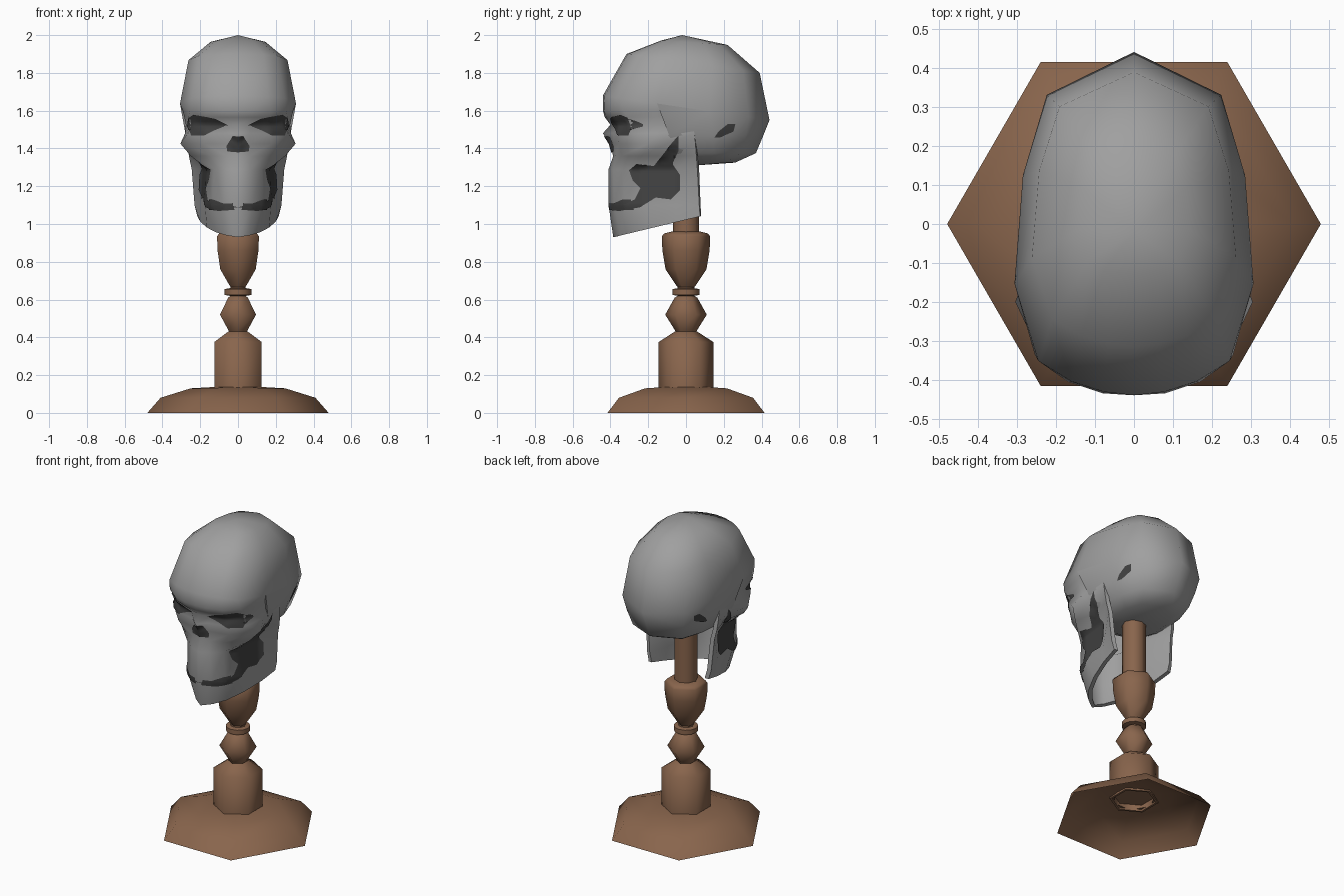
import bpy, bmesh
from math import pi, sin, cos, radians
from mathutils import Vector
from mathutils.bvhtree import BVHTree

old = bpy.data.objects.get("Cube")
if old:
    bpy.data.objects.remove(old, do_unlink=True)


def material(name, rgb):
    mat = bpy.data.materials.new(name)
    mat.use_nodes = True
    mat.diffuse_color = (*rgb, 1)
    mat.node_tree.nodes["Principled BSDF"].inputs["Base Color"].default_value = (*rgb, 1)
    return mat


BONE = material("grey_bone", (0.35, 0.35, 0.35))
DARK = material("dark_hollow", (0.055, 0.055, 0.055))
WOOD = material("brown_wood", (0.25, 0.13, 0.073))


def finish(name, bm, mat, angle, mirror=False, thickness=0):
    """Turn a bmesh into a shaded object, with optional mirroring and wall thickness."""
    mesh = bpy.data.meshes.new(name)
    bm.to_mesh(mesh)
    bm.free()
    mesh.materials.append(mat)
    obj = bpy.data.objects.new(name, mesh)
    bpy.context.collection.objects.link(obj)
    if mirror:
        mod = obj.modifiers.new("Mirror", 'MIRROR')
        mod.merge_threshold = 0.002
    if thickness:
        mod = obj.modifiers.new("Wall", 'SOLIDIFY')
        mod.thickness = thickness
        mod.offset = -1
    if obj.modifiers:
        graph = bpy.context.evaluated_depsgraph_get()
        done = bpy.data.meshes.new_from_object(obj.evaluated_get(graph))
        obj.modifiers.clear()
        obj.data = done
        bpy.data.meshes.remove(mesh)
        done.name = name
    obj.data.shade_smooth()
    obj.data.set_sharp_from_angle(angle=radians(angle))


def loft(bm, rows):
    """Skin a grid of points, with rows running downward."""
    grid = [[bm.verts.new(p) for p in row] for row in rows]
    return [[bm.faces.new((low[c], low[c + 1], up[c + 1], up[c])) for c in range(len(up) - 1)]
            for up, low in zip(grid, grid[1:])]


def lathe(name, profile, sides=6, turn=0.0):
    """Turned piece: profile of (radius, height) from bottom to top."""
    bm = bmesh.new()
    rings = [[Vector((r * cos(turn + 2 * pi * i / sides), r * sin(turn + 2 * pi * i / sides), z))
              for i in range(sides + 1)] for r, z in reversed(profile)]
    loft(bm, rings)
    bmesh.ops.remove_doubles(bm, verts=bm.verts, dist=0.0005)
    finish(name, bm, WOOD, 62)


# Turned wooden stand, with a shallow socket under the base
SIDE = pi / 2
lathe("stand_base", [(.48, 0), (.41, .08), (.25, .13), (.13, .137)])
lathe("stand_post", [(0, .165), (.13, .165), (.13, .125), (.145, .125), (.145, .375), (.06, .43)], turn=SIDE)
lathe("stand_bead", [(.05, .42), (.06, .44), (.11, .52), (.06, .61), (.045, .62), (.045, .67)], turn=SIDE)
lathe("stand_ring", [(.045, .62), (.072, .625), (.072, .655), (.045, .66)], sides=12)
lathe("stand_vase", [(.04, .66), (.055, .68), (.108, .76), (.125, .86), (.128, .935), (.115, .95),
                     (.075, .96), (0, .96)], turn=SIDE)
lathe("stand_peg", [(.07, .95), (.07, 1.36), (0, 1.36)], sides=8)

# Cranium: one half outline, scaled and tilted for every level
OUTLINE = [(0, -1), (.25, -.98), (.52, -.92), (.8, -.8), (1, -.35), (.93, .28), (.73, .75), (0, 1)]


def level(z, width, front, back, rise=0.0):
    mid, half = (front + back) / 2, (back - front) / 2
    return [Vector((u * width, mid + v * half, z + v * rise)) for u, v in OUTLINE]


forehead = level(1.615, .307, -.44, .442, -.065)
cranium_rows = [
    level(2.0, 0, -.02, -.02),
    level(1.96, .145, -.13, .22, -.012),
    level(1.85, .262, -.315, .39, -.05),
    forehead,
    level(1.47, .277, -.33, .41),
    level(1.375, .24, -.24, .37),
    level(1.325, .16, -.15, .26),
    level(1.31, 0, .05, .05),
]

# Face: half rows from the middle to the back edge of the jaw
FACE = {
    1.6: [(0, -.44), (.08, -.435), (.17, -.405), (.255, -.335), (.292, -.16), (.286, 0)],
    1.565: [(0, -.43), (.08, -.42), (.17, -.385), (.262, -.305), (.284, -.16), (.28, 0)],
    1.525: [(0, -.4), (.07, -.38), (.16, -.355), (.25, -.295), (.276, -.15), (.272, .03)],
    1.48: [(0, -.44), (.06, -.385), (.17, -.36), (.265, -.285), (.28, -.14), (.27, .045)],
    1.425: [(0, -.405), (.06, -.38), (.18, -.355), (.305, -.2), (.265, -.1), (.267, .05)],
    1.36: [(0, -.385), (.06, -.375), (.14, -.34), (.25, -.24), (.22, -.08), (.26, .055)],
    1.29: [(0, -.41), (.065, -.385), (.127, -.335), (.16, -.25), (.182, -.06), (.245, .06)],
    1.1: [(0, -.41), (.075, -.38), (.138, -.325), (.175, -.22), (.192, -.06), (.23, .07)],
}
JAW_EDGE = [(0, -.385), (.06, -.345), (.115, -.28), (.165, -.17), (.2, -.04), (.215, .075)]
face_rows = [forehead[:6]]
face_rows += [[Vector((x, y, z)) for x, y in row] for z, row in FACE.items()]
face_rows.append([Vector((x, y, .93 + .24 * (y + .385))) for x, y in JAW_EDGE])

skull = bmesh.new()
bands = loft(skull, cranium_rows)
bmesh.ops.delete(skull, geom=bands[3][:4], context='FACES')
loft(skull, face_rows)
bmesh.ops.remove_doubles(skull, verts=skull.verts, dist=0.0005)
skull.normal_update()
surface = BVHTree.FromBMesh(skull)
finish("skull", skull, BONE, 65, mirror=True, thickness=.025)


def patch(name, outline, from_side):
    """Thin dark plate hugging the skull, drawn from the front (x, z) or the side (y, z)."""
    bm = bmesh.new()
    bm.faces.new([bm.verts.new((a, 0, b)) for a, b in outline])
    step = .015
    for axis, normal in ((0, (1, 0, 0)), (2, (0, 0, 1))):
        spots = [v.co[axis] for v in bm.verts]
        at = min(spots) + step
        while at < max(spots):
            bmesh.ops.bisect_plane(bm, geom=bm.verts[:] + bm.edges[:] + bm.faces[:],
                                   plane_co=Vector(normal) * at, plane_no=normal)
            at += step
    bmesh.ops.triangulate(bm, faces=bm.faces)
    lost = []
    ray = Vector((-1, 0, 0)) if from_side else Vector((0, 1, 0))
    for v in bm.verts:
        start = Vector((1, v.co.x, v.co.z)) if from_side else Vector((max(v.co.x, .0005), -1, v.co.z))
        hit, normal, _, _ = surface.ray_cast(start, ray)
        if hit is None:
            lost.append(v)
            continue
        if normal.dot(ray) > 0:
            normal = -normal
        middle = not from_side and v.co.x < .0005
        v.co = hit + normal * .005
        if middle:
            v.co.x = 0
    bmesh.ops.delete(bm, geom=lost, context='VERTS')
    finish(name, bm, DARK, 65, mirror=True)


# Dark hollows
patch("eye_sockets", [(.05, 1.525), (.12, 1.56), (.23, 1.58), (.26, 1.565), (.265, 1.515),
                      (.245, 1.47), (.175, 1.47), (.125, 1.495)], False)
patch("nose_hollow", [(0, 1.465), (.025, 1.465), (.06, 1.413), (.055, 1.385), (0, 1.38)], False)
patch("mouth_gap", [(0, 1.09), (.07, 1.107), (.13, 1.13), (.15, 1.13), (.15, 1.075), (.07, 1.08)], False)
patch("jaw_hollows", [(-.04, 1.47), (-.04, 1.39), (-.07, 1.32), (-.03, 1.26), (-.03, 1.18),
                      (-.08, 1.13), (-.16, 1.14), (-.24, 1.09), (-.35, 1.07), (-.4, 1.075),
                      (-.4, 1.11), (-.32, 1.105), (-.27, 1.13), (-.24, 1.19), (-.28, 1.23),
                      (-.3, 1.285), (-.26, 1.32), (-.17, 1.31), (-.1, 1.4)], True)
patch("ear_slits", [(.15, 1.46), (.17, 1.49), (.22, 1.53), (.26, 1.53), (.25, 1.49), (.18, 1.46)], True)
